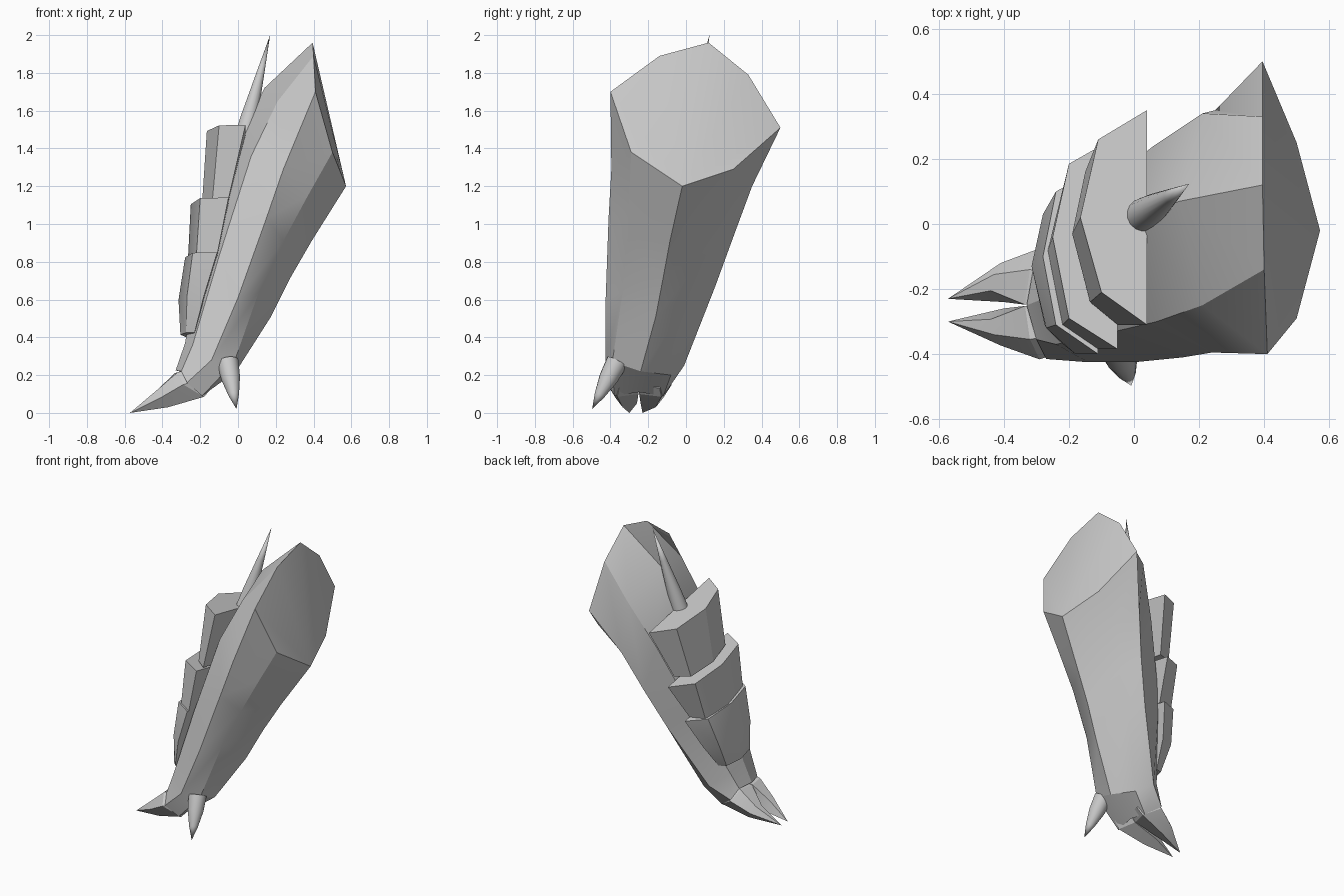
import bpy, bmesh, math
from mathutils import Vector


def loft(name, rings, smooth_angle=25, fan=None):
    """Skin equal-length point rings; a one-point last ring makes a tip."""
    bm = bmesh.new()
    vs = [[bm.verts.new(p) for p in r] for r in rings]
    for a, b in zip(vs, vs[1:]):
        n = len(a)
        for i in range(n):
            j = (i + 1) % n
            if len(b) == 1:
                bm.faces.new((a[i], a[j], b[0]))
            else:
                bm.faces.new((a[i], a[j], b[j], b[i]))
    first = vs[0]
    if fan is None:
        bm.faces.new(first)
    else:  # triangulated end cap around one corner
        r = first[fan:] + first[:fan]
        for i in range(1, len(r) - 1):
            bm.faces.new((r[0], r[i], r[i + 1]))
    if len(vs[-1]) > 2:
        bm.faces.new(vs[-1])
    bmesh.ops.recalc_face_normals(bm, faces=bm.faces)
    me = bpy.data.meshes.new(name)
    bm.to_mesh(me)
    bm.free()
    ob = bpy.data.objects.new(name, me)
    bpy.context.collection.objects.link(ob)
    bpy.ops.object.select_all(action='DESELECT')
    ob.select_set(True)
    bpy.context.view_layer.objects.active = ob
    bpy.ops.object.shade_smooth_by_angle(angle=math.radians(smooth_angle))
    return ob


def spike(name, base, tip, profile, sides=16):
    """Round spike along base->tip; profile is (fraction, radius) pairs."""
    base, tip = Vector(base), Vector(tip)
    q = (tip - base).to_track_quat('Z', 'Y')
    rings = []
    for t, r in profile:
        c = base.lerp(tip, t)
        rings.append([c + q @ Vector((r * math.cos(k * math.tau / sides),
                                      r * math.sin(k * math.tau / sides), 0))
                      for k in range(sides)])
    return loft(name, rings + [[tip]], 40)


# eight-sided limb, slanted sections from the cut top to the foot
cut = [(.41, -.40, 1.70), (.40, -.14, 1.89), (.395, .12, 1.96), (.395, .33, 1.79),
       (.395, .50, 1.51), (.50, .25, 1.29), (.572, -.02, 1.20), (.50, -.29, 1.38)]
upper = [(.24, -.395, 1.29), (.21, -.25, 1.65), (.14, .07, 1.72), (.21, .34, 1.56),
         (.25, .35, 1.20), (.33, .22, 1.12), (.39, -.085, .91), (.37, -.30, 1.15)]
middle = [(.15, -.41, 1.03), (.07, -.30, 1.36), (.01, .02, 1.45), (.06, .24, 1.25),
          (.15, .25, .93), (.22, .15, .89), (.28, -.12, .72), (.24, -.31, .91)]
lower = [(0, -.425, .61), (-.10, -.34, .83), (-.19, -.12, .90), (-.12, .10, .80),
         (.04, .155, .67), (.11, .07, .66), (.175, -.16, .51), (.11, -.335, .64)]
ankle = [(-.14, -.425, .28), (-.24, -.37, .36), (-.28, -.23, .37), (-.27, -.10, .33),
         (-.17, -.01, .25), (-.08, -.08, .20), (-.01, -.24, .22), (-.02, -.39, .27)]
foot = [(-.27, -.415, .16), (-.30, -.355, .22), (-.33, -.25, .225), (-.31, -.14, .22),
        (-.29, -.075, .16), (-.19, -.12, .09), (-.18, -.25, .11), (-.19, -.38, .09)]
loft("limb", [cut, upper, middle, lower, ankle, foot], fan=6)

# two front claws, the second mirrored across the gap
claw = [
    [(-.22, -.10, .17), (-.26, -.15, .23), (-.25, -.25, .22), (-.17, -.25, .15), (-.14, -.14, .13)],
    [(-.29, -.075, .15), (-.32, -.14, .215), (-.335, -.248, .21), (-.22, -.248, .10), (-.18, -.13, .085)],
    [(-.41, -.12, .08), (-.43, -.155, .12), (-.44, -.205, .11), (-.40, -.24, .05), (-.37, -.16, .03)],
]
loft("inner_claw", claw + [[(-.572, -.23, 0)]])
flip = [[(x, -.25 - .95 * (y + .25), z) for x, y, z in r] for r in claw]
loft("outer_claw", flip + [[(-.572, -.30, 0)]])

# overlapping armour plates: (height, five outline points) per level
plates = {
    "upper_plate": [
        (1.525, [(.04, .35), (-.11, .26), (-.165, .02), (-.10, -.21), (.04, -.31)]),
        (1.135, [(-.05, .20), (-.15, .16), (-.19, -.03), (-.135, -.24), (-.05, -.31)])],
    "middle_plate": [
        (1.14, [(-.05, .27), (-.20, .185), (-.25, -.04), (-.20, -.29), (-.05, -.385)]),
        (.84, [(-.11, .12), (-.22, .10), (-.265, -.08), (-.22, -.31), (-.11, -.385)])],
    "lower_plate": [
        (.85, [(-.11, .17), (-.24, .10), (-.28, -.10), (-.24, -.31), (-.11, -.40)]),
        (.62, [(-.18, .07), (-.28, .03), (-.315, -.13), (-.27, -.32), (-.18, -.40)]),
        (.425, [(-.22, -.04), (-.27, -.06), (-.305, -.17), (-.275, -.31), (-.23, -.36)])],
}
for name, levels in plates.items():
    # the far side of each plate droops with the limb's slant
    loft(name, [[(x, y, z - .3 * (y - pts[-1][1]) ** 2) for x, y in pts]
                for z, pts in levels])

# horn above the plates and side spur at the ankle
spike("horn", (.012, .015, 1.38), (.17, .124, 2.0), [(0, .058), (.3, .045), (.65, .023)])
spike("ankle_spur", (-.055, -.365, .27), (-.008, -.497, .02), [(0, .058), (.35, .05), (.7, .028)])
